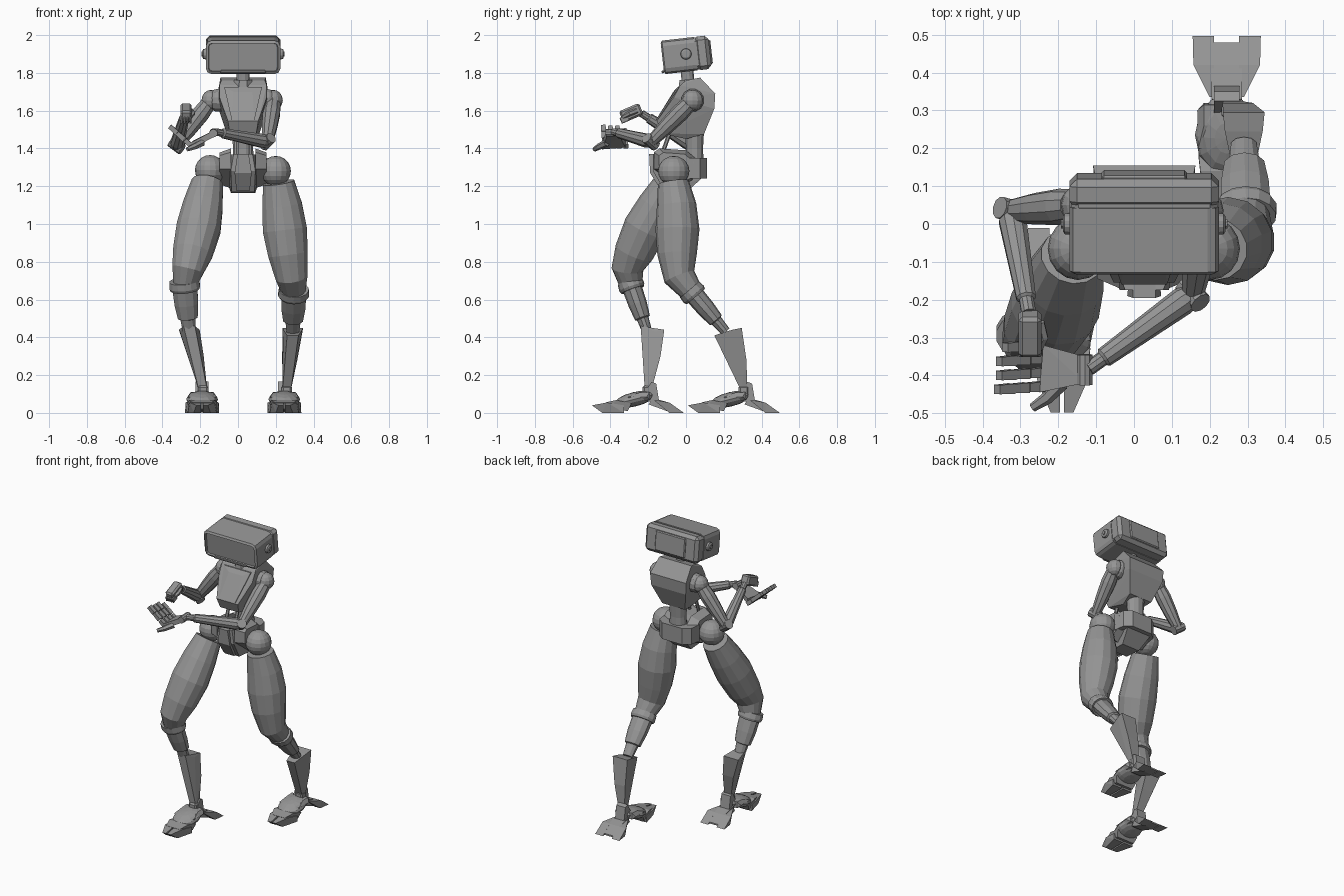
import bpy, bmesh, math
from mathutils import Vector, Matrix

cube = bpy.data.objects.get("Cube")
if cube:
    bpy.data.objects.remove(cube, do_unlink=True)

grey = bpy.data.materials.new("plain_grey")
grey.use_nodes = True
GREY = (.3, .3, .3, 1)
grey.diffuse_color = GREY
for node in grey.node_tree.nodes:
    if node.type == 'BSDF_PRINCIPLED':
        node.inputs["Base Color"].default_value = GREY

SIDES = (("left", 1), ("right", -1))


def finish(name, bm):
    """Turn a bmesh into a named grey object."""
    bmesh.ops.recalc_face_normals(bm, faces=bm.faces[:])
    mesh = bpy.data.meshes.new(name)
    bm.to_mesh(mesh)
    bm.free()
    mesh.materials.append(grey)
    obj = bpy.data.objects.new(name, mesh)
    bpy.context.collection.objects.link(obj)
    return obj


def hull(name, centre_x, points, signs=(1, -1), shift=0):
    """Faceted solid around points (half width, y, z), placed on the given sides of centre_x."""
    bm = bmesh.new()
    for x, y, z in points:
        for sign in signs:
            bm.verts.new((centre_x + sign * x, y + shift, z))
    result = bmesh.ops.convex_hull(bm, input=bm.verts[:])
    junk = {g for g in result["geom_interior"] + result["geom_unused"] if isinstance(g, bmesh.types.BMVert)}
    bmesh.ops.delete(bm, geom=list(junk), context='VERTS')
    bmesh.ops.dissolve_limit(bm, angle_limit=.03, verts=bm.verts[:], edges=bm.edges[:])
    return finish(name, bm)


def tube(name, path, radii, sides=12, flatten=1.0):
    """Loft along a path with one radius per point; flatten scales the depth of each ring."""
    bm = bmesh.new()
    path = [Vector(p) for p in path]
    rings = []
    for i, point in enumerate(path):
        along = (path[min(i + 1, len(path) - 1)] - path[max(i - 1, 0)]).normalized()
        reference = Vector((1, 0, 0)) if abs(along.x) < .8 else Vector((0, 0, 1))
        across = (reference - along * reference.dot(along)).normalized()
        depth = along.cross(across) * flatten
        angles = [math.tau * (k + .5) / sides for k in range(sides)]
        rings.append([bm.verts.new(point + (across * math.cos(a) + depth * math.sin(a)) * radii[i])
                      for a in angles])
    for lower, upper in zip(rings, rings[1:]):
        for k in range(sides):
            following = (k + 1) % sides
            bm.faces.new((lower[k], lower[following], upper[following], upper[k]))
    bm.faces.new(rings[0])
    bm.faces.new(rings[-1])
    return finish(name, bm)


def box(name, centre, size, tilt=0, bevel=.01, screen=False):
    """Bevelled box; a screen rounds the long corners and sinks a panel into the front face."""
    bm = bmesh.new()
    bmesh.ops.create_cube(bm, size=1, matrix=Matrix.Diagonal((*size, 1)))
    if screen:
        edges = [e for e in bm.edges if abs((e.verts[0].co - e.verts[1].co).y) > .01]
        bmesh.ops.bevel(bm, geom=edges, offset=.03, segments=2, affect='EDGES', profile=.5)
        bm.normal_update()
        front = [f for f in bm.faces if f.normal.y < -.9]
        bmesh.ops.inset_region(bm, faces=front, thickness=.014, depth=.008)
        bmesh.ops.inset_region(bm, faces=front, thickness=.003, depth=-.012)
    else:
        bmesh.ops.bevel(bm, geom=bm.edges[:], offset=bevel, segments=1, affect='EDGES', profile=.5)
    bm.transform(Matrix.Translation(centre) @ Matrix.Rotation(math.radians(tilt), 4, 'X'))
    return finish(name, bm)


def ball(name, centre, radii, tilt=0, segments=16, rings=10):
    """Faceted ellipsoid tilted about the x axis."""
    bm = bmesh.new()
    bmesh.ops.create_uvsphere(bm, u_segments=segments, v_segments=rings, radius=1)
    bm.transform(Matrix.Translation(centre) @ Matrix.Rotation(math.radians(tilt), 4, 'X')
                 @ Matrix.Diagonal((*radii, 1)))
    return finish(name, bm)


MID = .027
HEAD_TILT = 6.5

# Head: shell with sunken screen, rear housing, ear discs
box("head_front_shell", (MID, -.033, 1.892), (.395, .17, .178), HEAD_TILT, screen=True)
box("head_core", (MID, .01, 1.897), (.388, .2, .17), HEAD_TILT, .02)
box("head_rear_shell", (MID, .087, 1.906), (.395, .08, .178), HEAD_TILT, .02)
box("head_rear_plate", (MID, .123, 1.91), (.225, .025, .13), HEAD_TILT, .006)
box("screen_lip", (MID, -.122, 1.806), (.24, .014, .016), HEAD_TILT, .004)
for side, s in SIDES:
    ear = Vector((MID + s * .19, 0, 1.9))
    out = Vector((s, 0, 0))
    tube(side + "_ear_disc", [ear, ear + out * .02, ear + out * .025], [.03, .028, .02])
    tube(side + "_ear_knob", [ear, ear + out * .03], [.013, .013], 8)
tube("neck", [(MID, .015, 1.7), (MID, .005, 1.82)], [.035, .035])
tube("neck_collar", [(MID, .015, 1.72), (MID, .012, 1.765)], [.06, .05], 8)

# Torso
hull("chest", MID, [(.125, -.03, 1.735), (.115, 0, 1.76), (.12, .075, 1.775), (.125, -.065, 1.67),
                    (.135, .155, 1.69), (.13, .15, 1.61), (.085, .095, 1.475),
                    (.08, -.155, 1.545), (.07, -.13, 1.48), (.06, 0, 1.45)])
hull("chest_plate", MID, [(.1, -.045, 1.725), (.06, -.16, 1.55), (.06, -.14, 1.55),
                          (.1, -.03, 1.725), (.05, -.067, 1.7)])
tube("waist", [(MID, .045, z) for z in (1.5, 1.4, 1.3)], [.062, .055, .06], flatten=.85)
for side, s in SIDES:
    x = MID + s * .035
    tube(side + "_waist_rod", [(x, -.08, 1.5), (x, -.13, 1.36)], [.011, .011], 6)

# Pelvis
hull("pelvis", MID, [(.05, -.175, 1.37), (.065, -.175, 1.28), (.06, -.11, 1.17), (.065, 0, 1.165),
                     (.09, .08, 1.24), (.1, .08, 1.33), (.095, -.06, 1.36)])
hull("pelvis_front_plate", MID, [(.03, -.195, 1.37), (.045, -.19, 1.27), (.035, -.13, 1.175),
                                 (.03, -.16, 1.37), (.035, -.1, 1.18)])
hull("rear_belt", MID, [(x, y, z) for x, y in ((.13, 0), (.12, .075), (.075, .11)) for z in (1.35, 1.24)])
GUARD = ((-.13, .09), (-.1, .11), (.04, .1), (.1, .05), (.08, -.06), (0, -.1), (-.13, 0))
for side, s in SIDES:
    hull(side + "_hip_guard", MID, [(x, -.04 + grow * y, 1.29 + grow * z)
                                    for x, grow in ((.065, 1), (.125, .8)) for y, z in GUARD], [s])

# Foot sections shared by both legs: half width, y, z
INSTEP = ((.06, .26, .107), (.06, .315, .11), (.075, .2, .085), (.078, .3, .085), (.06, .32, .07), (.06, .22, .05))
TOE = ((.05, .08, .055), (.07, .14, .068), (.078, .22, .05), (.065, .2, .01), (.05, .1, .02))
TOE_PRONG = ((.03, .01, .04), (.065, .09, .055), (.045, .065, 0), (.075, .18, 0), (.075, .18, .04))
HEEL_PRONG = ((.045, .335, .07), (.088, .42, .055), (.09, .497, 0), (.08, .42, 0))
HEEL_WEB = ((.33, .08), (.31, .045), (.42, .054), (.48, .012), (.48, .002), (.42, .005))
HEEL_FIN = ((.28, .09), (.325, .165), (.35, .155), (.365, .065), (.3, .06))


def leg(side, hip, thigh, shin, hock, ankle, foot_x, shift):
    """Leg from hip ball to foot; hock holds y, z of the blade's front, back and rear bulge."""
    ball(side + "_hip_ball", hip, (.08, .083, .08))
    tube(side + "_thigh", thigh, [.085, .108, .12, .108, .087, .062], 14, .97)
    knee, shin = Vector(thigh[-1]), Vector(shin)
    along = (shin - knee).normalized()
    tube(side + "_knee_cuff", [knee + along * t for t in (-.025, .01, .025)], [.08, .084, .077], 14, .83)
    tube(side + "_calf", [knee.lerp(shin, t) for t in (0, .4, .7, .72, 1)], [.07, .066, .055, .042, .035], 10, .75)
    (front_y, front_z), (back_y, back_z), (bulge_y, bulge_z) = hock
    ankle_x, ankle_y = ankle
    blade = []
    for s in (1, -1):
        blade += [(shin.x + s * .03, front_y, front_z), (shin.x + s * .055, back_y, back_z),
                  (shin.x + s * .05, back_y - .05, back_z - .01),
                  ((shin.x + ankle_x) / 2 + s * .04, bulge_y, bulge_z)]
        blade += [(ankle_x + s * .022, ankle_y + t, .12) for t in (-.015, .02)]
    hull(side + "_shin_blade", 0, blade, [1])

    # Foot: pad, instep, split toe, notched heel spur, heel fin, ankle
    ball(side + "_foot_pad", (foot_x, .235 + shift, .072), (.084, .11, .038), 14, 12, 8)
    hull(side + "_instep", foot_x, INSTEP, shift=shift)
    hull(side + "_toe", foot_x, TOE, shift=shift)
    hull(side + "_heel_web", foot_x, [(.04, y, z) for y, z in HEEL_WEB], shift=shift)
    hull(side + "_heel_fin", foot_x, [(.034, y, z) for y, z in HEEL_FIN], shift=shift)
    for s in (1, -1):
        for name, outline, gap in (("_toe_prong", TOE_PRONG, .005), ("_heel_prong", HEEL_PRONG, .033)):
            inner = [(gap, y, z) for x, y, z in outline]
            hull(side + name, foot_x, list(outline) + inner, [s], shift)
    box(side + "_ankle", (ankle_x, ankle_y, .115), (.055, .055, .06))


leg("left", (.2, -.065, 1.28),
    [(.215, -.067, 1.22), (.233, -.05, 1.1), (.248, -.045, .97), (.265, -.047, .84),
     (.284, -.035, .72), (.295, .035, .635)],
    (.29, .21, .43), ((.15, .41), (.295, .45), (.32, .28)), (.258, .305), .245, 0)
leg("right", (-.148, -.065, 1.285),
    [(-.162, -.085, 1.22), (-.185, -.15, 1.1), (-.208, -.215, .98), (-.24, -.275, .85),
     (-.265, -.31, .76), (-.283, -.29, .675)],
    (-.258, -.205, .43), ((-.24, .46), (-.115, .44), (-.135, .3)), (-.185, -.203), -.19, -.508)


def arm(side, s, shoulder, elbow, wrist):
    """Shoulder socket and ball, tapered upper arm, elbow pin and forearm."""
    shoulder, elbow, wrist = Vector(shoulder), Vector(elbow), Vector(wrist)
    out = Vector((s, 0, 0))
    tube(side + "_shoulder_socket", [shoulder - out * t for t in (.08, .02, 0)], [.064, .06, .05])
    ball(side + "_shoulder_ball", shoulder, (.05, .055, .055), 0, 12, 8)
    tube(side + "_upper_arm", [shoulder.lerp(elbow, t) for t in (.1, .3, .65, 1)], [.043, .048, .042, .03], 10)
    axis = (wrist - elbow).cross(shoulder - elbow).normalized() * .038
    tube(side + "_elbow", [elbow - axis, elbow + axis], [.03, .03], 10)
    tube(side + "_forearm", [elbow.lerp(wrist, t) for t in (0, .1, .85, .87, 1)], [.03, .038, .027, .02, .02], 10)


arm("left", 1, (.187, .035, 1.655), (.155, -.185, 1.435), (-.12, -.382, 1.488))
arm("right", -1, (-.143, .05, 1.655), (-.325, .035, 1.415), (-.278, -.235, 1.585))

# Left hand: open palm with four jointed fingers and a thumb
tube("left_wrist", [(-.13, -.345, 1.485), (-.13, -.425, 1.48)], [.022, .022], 10)
hull("left_palm", 0, [(x, y, z + thick) for thick in (0, .035) for x, y, z in
     ((-.13, -.35, 1.46), (-.13, -.42, 1.46), (-.24, -.32, 1.405), (-.25, -.445, 1.395))], [1])
for i, reach in enumerate((.095, .11, .11, .115)):
    root = Vector((-.243, -.318 - i * .037, 1.41))
    finger = Vector((-reach, -.008, reach * .9))
    for start, joint in ((0, "base"), (.36, "middle"), (.7, "tip")):
        tube("left_finger_" + joint, [root + finger * start, root + finger * (start + .33)], [.019, .017], 4)
tube("left_thumb", [(-.19, -.42, 1.43), (-.23, -.46, 1.41), (-.268, -.485, 1.395)], [.02, .017, .012], 6)

# Right hand: closed fist
box("right_fist", (-.275, -.29, 1.588), (.06, .115, .066), 23)
for i in range(4):
    box("right_knuckle", (-.298 + i * .0155, -.325, 1.555), (.013, .045, .034), 23, .003)
tube("right_thumb", [(-.25, -.26, 1.6), (-.24, -.3, 1.585), (-.255, -.335, 1.565)], [.015, .015, .011], 6)
